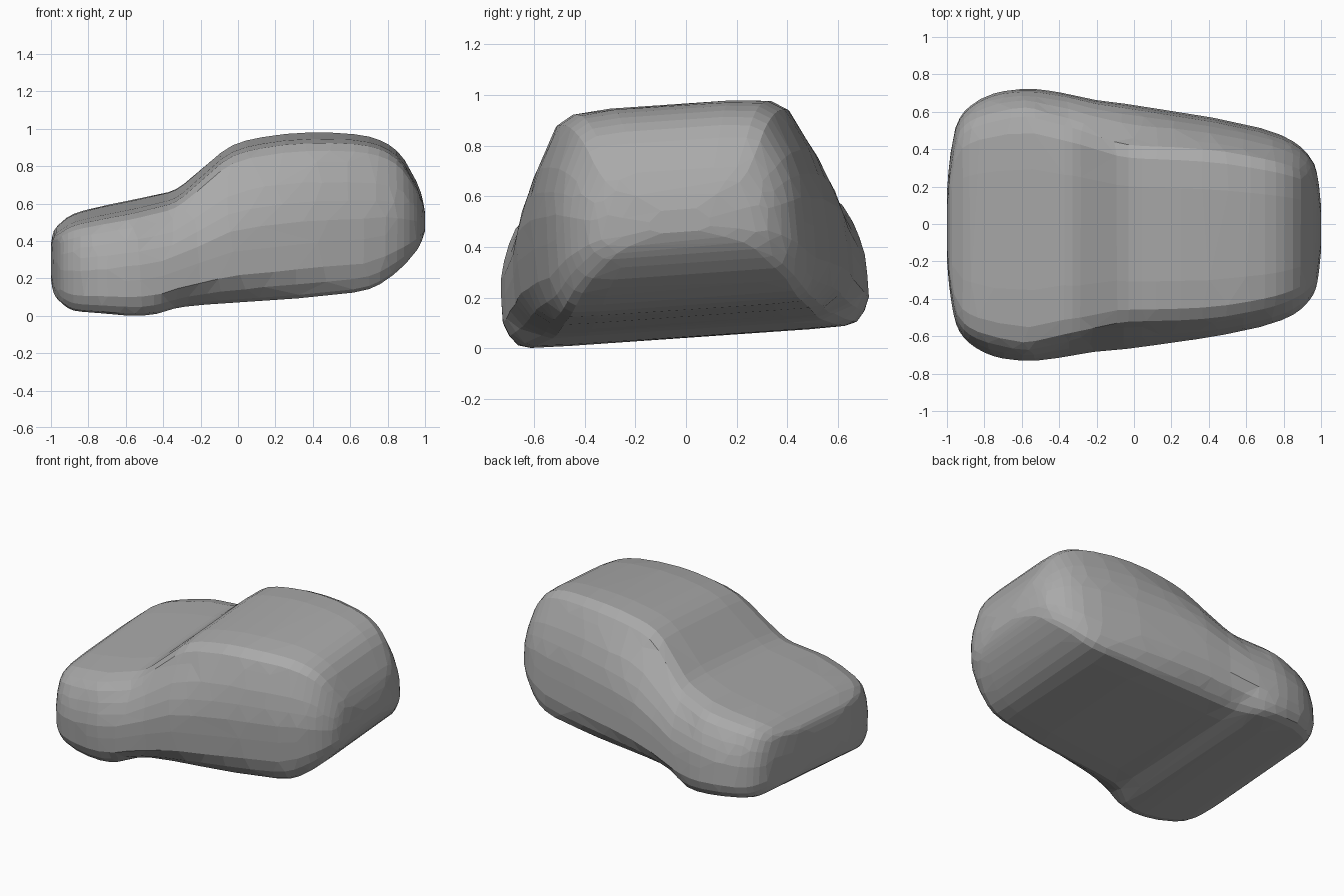
import bpy, bmesh
from mathutils import Matrix, Vector

cube = bpy.data.objects.get("Cube")
if cube:
    bpy.data.objects.remove(cube)

paint = bpy.data.materials.new("plain_grey")
paint.use_nodes = True
GREY = (0.4, 0.4, 0.4, 1)
paint.diffuse_color = GREY
paint.node_tree.nodes["Principled BSDF"].inputs["Base Color"].default_value = GREY

# Stations from nose to tail:
# x, floor height, top height, floor half width, side half width, top half width
STATIONS = [
    (-1, .20, .38, .12, .18, .12),
    (-.985, .14, .44, .30, .35, .30),
    (-.95, .105, .475, .48, .53, .48),
    (-.88, .065, .52, .58, .63, .57),
    (-.75, .055, .555, .65, .70, .62),
    (-.58, .042, .59, .67, .725, .65),
    (-.45, .047, .62, .65, .715, .62),
    (-.33, .075, .655, .57, .695, .59),
    (-.20, .09, .76, .55, .67, .55),
    (-.03, .10, .895, .54, .65, .51),
    (.20, .115, .95, .53, .615, .50),
    (.45, .135, .965, .51, .575, .48),
    (.70, .17, .945, .48, .52, .43),
    (.85, .26, .87, .42, .46, .38),
    (.94, .35, .735, .33, .38, .32),
    (.98, .41, .64, .24, .29, .24),
    (1, .46, .55, .08, .12, .08),
]


def spline(points, steps):
    """Smooth curve that passes through every point."""
    pts = [Vector(p) for p in points]
    pts = [pts[0]] + pts + [pts[-1]]
    curve = []
    for a, b, c, d in zip(pts, pts[1:], pts[2:], pts[3:]):
        for k in range(steps):
            t = k / steps
            curve.append((b * 2 + (c - a) * t + (a * 2 - b * 5 + c * 4 - d) * t ** 2
                          + (b * 3 - a - c * 3 + d) * t ** 3) / 2)
    return curve + [pts[-1]]


def outline(floor, top, wf, ws, wt):
    """Closed cross-section: flat floor, upright sides, sloping cabin, rounded roof."""
    def mix(f):
        return wt + (ws - wt) * f
    profile = [(0, 0), (wf * .35, 0), (wf * .7, 0), (wf * .93, .005), (wf, .03),
               (wf * .4 + ws * .6, .1), (ws, .2), (ws, .36), (mix(.95), .5),
               (mix(.75), .62), (mix(.45), .74), (wt, .86), (wt * .93, .94),
               (wt * .8, .985), (wt * .5, 1), (0, 1)]
    half = [(y, floor + h * (top - floor)) for y, h in profile]
    return half + [(-y, z) for y, z in half[-2:0:-1]]


# Body shell lofted through the stations
bm = bmesh.new()
rings = [[bm.verts.new((x, y, z)) for y, z in outline(*section)]
         for x, *section in spline(STATIONS, 3)]
for a, b in zip(rings, rings[1:]):
    for i in range(len(a)):
        j = (i + 1) % len(a)
        bm.faces.new((a[i], a[j], b[j], b[i]))
bm.faces.new(rings[0])
bm.faces.new(rings[-1])
bmesh.ops.recalc_face_normals(bm, faces=bm.faces)

# The whole body leans slightly to one side
bm.transform(Matrix.Translation((0, .01, 0)) @ Matrix.Rotation(.07, 4, 'X'))
mesh = bpy.data.meshes.new("car_body")
bm.to_mesh(mesh)
bm.free()
mesh.materials.append(paint)
body = bpy.data.objects.new("car_body", mesh)
bpy.context.collection.objects.link(body)
bpy.context.view_layer.objects.active = body
body.select_set(True)

# Thin the shell to irregular flat facets
facets = body.modifiers.new("facets", 'DECIMATE')
facets.ratio = .4
bpy.ops.object.modifier_apply(modifier=facets.name)
body.data.shade_flat()
